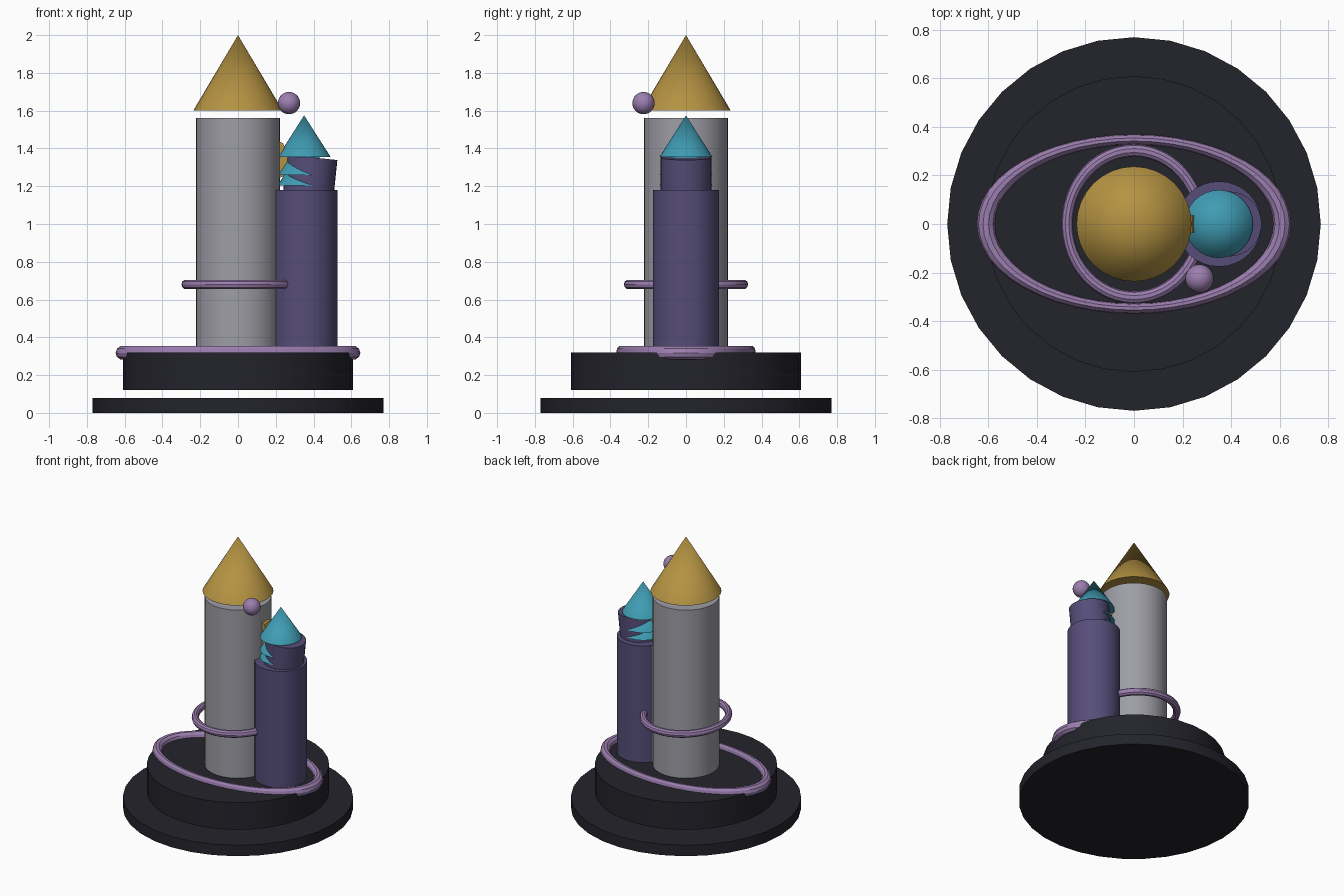
import bpy, math

if "Cube" in bpy.data.objects:
    bpy.data.objects.remove(bpy.data.objects["Cube"])


def material(name, rgb):
    m = bpy.data.materials.new(name)
    m.diffuse_color = (*rgb, 1.0)
    m.use_nodes = True
    m.node_tree.nodes["Principled BSDF"].inputs["Base Color"].default_value = m.diffuse_color
    return m


DARK = material("dark slate", (0.017, 0.017, 0.025))
GRAY = material("stone gray", (0.34, 0.34, 0.38))
GOLD = material("gold", (0.46, 0.29, 0.055))
TEAL = material("teal", (0.05, 0.33, 0.45))
PURPLE = material("deep purple", (0.092, 0.074, 0.19))
LILAC = material("lilac", (0.33, 0.21, 0.43))


def finish(name, mat, smooth=True):
    ob = bpy.context.object
    ob.name = name
    ob.data.materials.append(mat)
    if smooth:
        bpy.ops.object.shade_smooth_by_angle(angle=math.radians(35))
    return ob


def drum(name, mat, r, z0, z1, x=0.0, sides=32, tilt=0.0):
    bpy.ops.mesh.primitive_cylinder_add(vertices=sides, radius=r, depth=z1 - z0,
                                        location=(x, 0, (z0 + z1) / 2),
                                        rotation=(0, tilt, 0))
    return finish(name, mat)


def spire(name, mat, r, z0, z1, x=0.0):
    bpy.ops.mesh.primitive_cone_add(vertices=32, radius1=r, radius2=0, depth=z1 - z0,
                                    location=(x, 0, (z0 + z1) / 2))
    return finish(name, mat)


def ring(name, major, minor, z, sx, sy):
    bpy.ops.mesh.primitive_torus_add(major_radius=major, minor_radius=minor,
                                     major_segments=48, minor_segments=10,
                                     location=(0, 0, z))
    bpy.context.object.scale = (sx, sy, 1)
    return finish(name, LILAC)


# stepped base, with a narrow gap between the discs
drum("base_disc", DARK, 0.77, 0.0, 0.08)
drum("upper_base", DARK, 0.61, 0.12, 0.32)

# main tower with floating roof
drum("main_tower", GRAY, 0.223, 0.315, 1.56)
spire("main_roof", GOLD, 0.237, 1.60, 2.0)

# side tower with a slightly leaning turret
SIDE_X = 0.35
drum("side_tower", PURPLE, 0.176, 0.315, 1.18, SIDE_X)
drum("leaning_turret", PURPLE, 0.134, 1.165, 1.353, 0.383, tilt=math.radians(6))

# stacked roof tiers, the lower ones mostly buried in the turret
for i, z in enumerate((1.355, 1.26, 1.205)):
    spire("side_roof_%d" % (i + 1), TEAL, 0.14, z, z + 0.22, SIDE_X)

# gold emblem plate half sunk in the main tower
bpy.ops.mesh.primitive_cylinder_add(vertices=8, radius=0.125, depth=0.07,
                                    location=(0.15, 0, 1.34),
                                    rotation=(math.pi / 2, 0, 0))
finish("gold_plate", GOLD, smooth=False)

# oval rings and the floating orb
ring("base_ring", 0.611, 0.037, 0.318, 1.0, 0.57)
ring("tower_ring", 0.303, 0.026, 0.68, 0.91, 1.0)
bpy.ops.mesh.primitive_uv_sphere_add(segments=24, ring_count=14, radius=0.059,
                                     location=(0.27, -0.225, 1.64))
finish("orb", LILAC)
